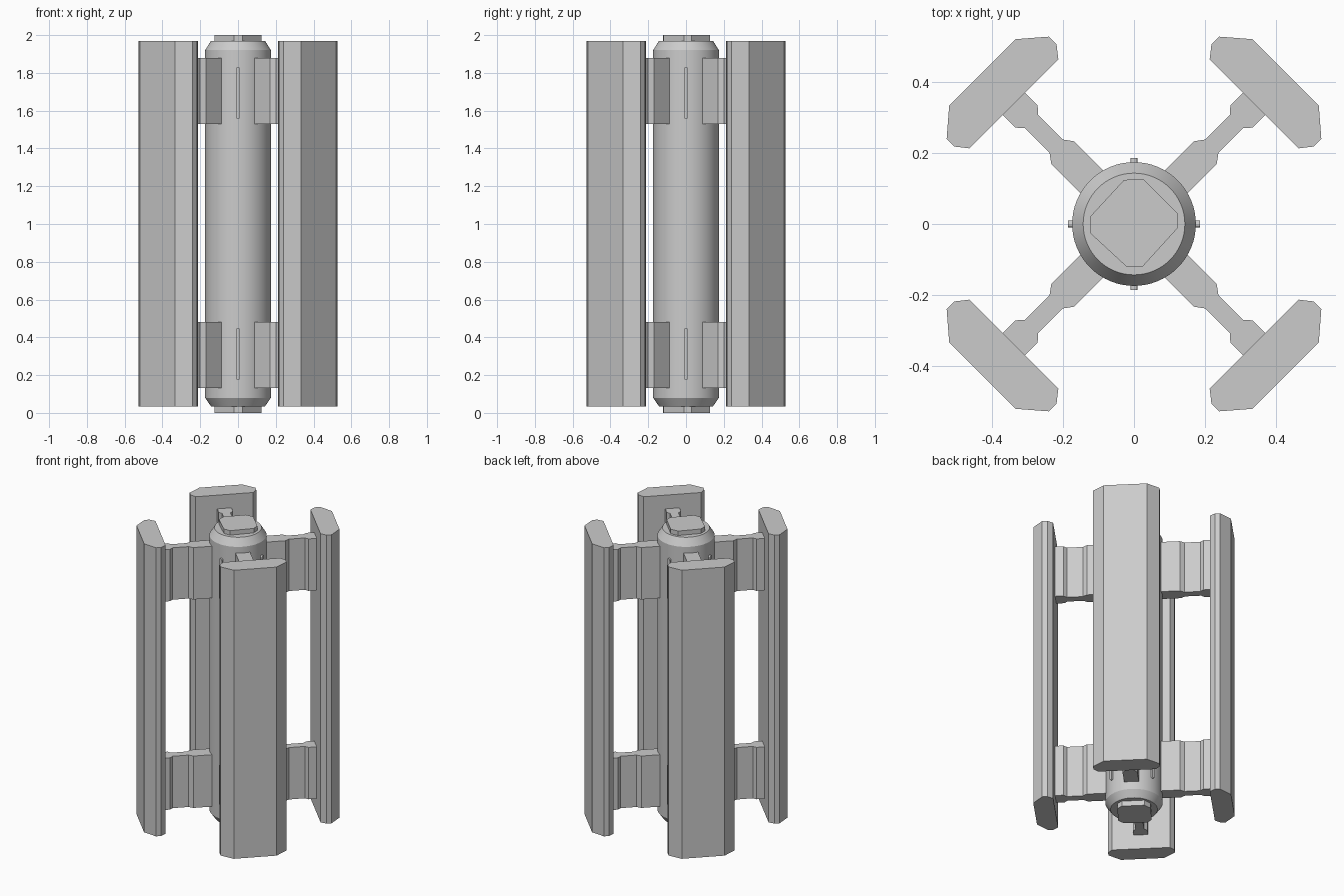
import bpy, bmesh, math
from mathutils import Matrix

if "Cube" in bpy.data.objects:
    bpy.data.objects.remove(bpy.data.objects["Cube"])


def finish(bm, name):
    bmesh.ops.recalc_face_normals(bm, faces=bm.faces)
    me = bpy.data.meshes.new(name)
    bm.to_mesh(me)
    bm.free()
    ob = bpy.data.objects.new(name, me)
    bpy.context.collection.objects.link(ob)
    return ob


def prism(name, pts, z0, z1, angle=0.0):
    """Extrude an outline upward, then turn it about the central axis."""
    bm = bmesh.new()
    face = bm.faces.new([bm.verts.new((x, y, z0)) for x, y in pts])
    ext = bmesh.ops.extrude_face_region(bm, geom=[face])
    tops = [g for g in ext["geom"] if isinstance(g, bmesh.types.BMVert)]
    bmesh.ops.translate(bm, verts=tops, vec=(0, 0, z1 - z0))
    bmesh.ops.rotate(bm, verts=bm.verts, matrix=Matrix.Rotation(angle, 3, 'Z'))
    return finish(bm, name)


def mirrored(half):
    """Complete an outline symmetric about the radial axis."""
    return half + [(u, -v) for u, v in reversed(half)]


def lathe(name, profile, steps=64):
    bm = bmesh.new()
    rings = [[bm.verts.new((r * math.cos(2 * math.pi * i / steps),
                            r * math.sin(2 * math.pi * i / steps), z))
              for i in range(steps)] for r, z in profile]
    for a, b in zip(rings, rings[1:]):
        for i in range(steps):
            j = (i + 1) % steps
            bm.faces.new((a[i], a[j], b[j], b[i]))
    bm.faces.new(rings[0])
    bm.faces.new(rings[-1])
    return finish(bm, name)


# Central core with chamfered ends
core = lathe("core_cylinder", [(0.143, 0.035), (0.174, 0.08), (0.174, 1.92), (0.143, 1.97)])
bpy.context.view_layer.objects.active = core
core.select_set(True)
bpy.ops.object.shade_smooth_by_angle(angle=math.radians(25))

# End caps: square plugs with clipped corners
cap = [(0.025, 0.127), (0.122, 0.03), (0.124, -0.01), (0.025, -0.119),
       (-0.02, -0.121), (-0.124, -0.025), (-0.124, 0.02), (-0.028, 0.124)]
prism("bottom_cap", cap, 0.0, 0.06)
prism("top_cap", cap, 1.94, 2.0)

# Outlines along the radial axis
panel = mirrored([(0.478, 0.177), (0.511, 0.203), (0.542, 0.203), (0.603, 0.132)])
arm = mirrored([(0.13, 0.045), (0.284, 0.045), (0.31, 0.026),
                (0.408, 0.026), (0.427, 0.044), (0.485, 0.044)])

for k in range(4):
    diagonal = math.radians(45 + 90 * k)
    # Outer panel and its two support arms
    prism(f"outer_panel_{k}", panel, 0.035, 1.97, diagonal)
    for level, z in (("lower", 0.132), ("upper", 1.53)):
        prism(f"{level}_arm_{k}", arm, z, z + 0.348, diagonal)

    # Narrow round-ended ribs on the core between the arms
    for level, zc in (("lower", 0.313), ("upper", 1.693)):
        bm = bmesh.new()
        outline = []
        for i in range(14):
            side = 1 if i < 7 else -1
            a = math.pi * (i % 7) / 6 + (0 if side > 0 else math.pi)
            outline.append((0.01 * math.cos(a), zc + side * 0.128 + 0.01 * math.sin(a)))
        face = bm.faces.new([bm.verts.new((0.16, y, z)) for y, z in outline])
        ext = bmesh.ops.extrude_face_region(bm, geom=[face])
        outer = [g for g in ext["geom"] if isinstance(g, bmesh.types.BMVert)]
        bmesh.ops.translate(bm, verts=outer, vec=(0.026, 0, 0))
        bmesh.ops.rotate(bm, verts=bm.verts, matrix=Matrix.Rotation(math.pi / 2 * k, 3, 'Z'))
        finish(bm, f"{level}_rib_{k}")
